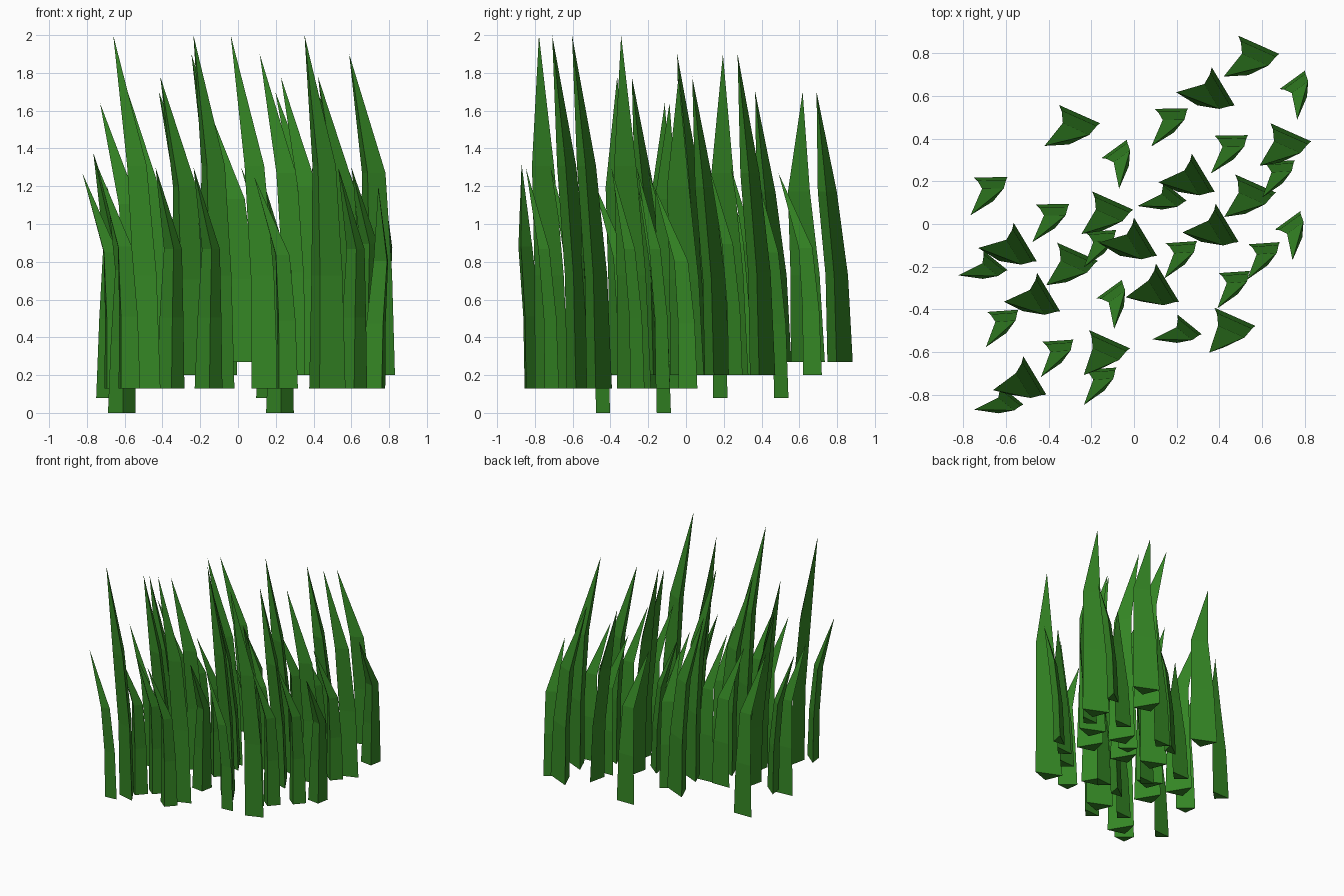
import bpy, bmesh, math
from mathutils import Vector

if "Cube" in bpy.data.objects:
    bpy.data.objects.remove(bpy.data.objects["Cube"])

green = bpy.data.materials.new("grass_green")
green.diffuse_color = (0.035, 0.24, 0.018, 1)
green.use_nodes = True
green.node_tree.nodes["Principled BSDF"].inputs["Base Color"].default_value = green.diffuse_color

# Blade sections: height fraction, forward lean, sideways shift, half width, ridge depth
RINGS = [(0.0, 0.0, 0.0, 0.105, 0.10), (0.32, 0.018, 0.006, 0.09, 0.09),
         (0.63, 0.07, 0.013, 0.068, 0.08)]


def blade(name, x, y, facing, scale, z0, z1):
    """Three-sided blade; x, y is the middle of its flat back at the base."""
    a = math.radians(facing)
    n = Vector((math.cos(a), math.sin(a), 0)) * scale
    u = Vector((-math.sin(a), math.cos(a), 0)) * scale
    h = z1 - z0
    # Taller blades end straighter, short ones sweep further
    if scale < 1:
        fwd, side = 0.235, -0.13
    else:
        fwd, side = 0.203, (-0.042 if h > 1.8 else -0.07 if h > 1.5 else -0.09)
    bm = bmesh.new()
    rings = []
    for f, lean, shift, w, d in RINGS:
        c = Vector((x, y, z0 + f * h)) + n * lean + u * shift
        rings.append([bm.verts.new(p) for p in (c - u * w, c + n * d, c + u * w)])
    tip = bm.verts.new(Vector((x, y, z1)) + n * fwd + u * side)
    bm.faces.new(rings[0])
    for i in range(3):
        j = (i + 1) % 3
        for lo, hi in zip(rings, rings[1:]):
            bm.faces.new((lo[i], lo[j], hi[j], hi[i]))
        bm.faces.new((rings[-1][i], rings[-1][j], tip))
    bmesh.ops.recalc_face_normals(bm, faces=bm.faces)
    me = bpy.data.meshes.new(name)
    bm.to_mesh(me)
    bm.free()
    me.materials.append(green)
    bpy.context.collection.objects.link(bpy.data.objects.new(name, me))


# Tall blades: x, y, base z, tip z
TALL_LEFT = [
    (.054, -.06, .27, 1.64), (.437, .005, .20, 1.78), (.157, -.275, .13, 2.0),
    (-.40, -.32, .20, 1.78), (-.51, -.085, .20, 1.64), (-.465, -.71, .13, 2.0),
    (.325, .24, .20, 1.90), (.418, .645, .27, 1.70)]
TALL_FRONT = [
    (-.255, .515, .27, 1.70), (-.10, .11, .20, 1.90), (-.265, -.13, .20, 1.78),
    (-.115, -.54, .13, 2.0), (.473, -.435, .13, 2.0), (.57, .19, .20, 1.78),
    (.735, .43, .20, 1.90), (.585, .84, .27, 1.70)]
# Short blades
SHORT_BACK = [
    (-.672, .219, .08, 1.38), (-.382, .093, .20, 1.3),
    (.175, .541, .08, 1.3), (.455, .415, .20, 1.3)]
SHORT_FRONT = [
    (.222, -.085, 0, 1.2), (.61, -.09, .13, 1.3),
    (.47, -.225, .13, 1.3), (-.615, -.407, 0, 1.2), (-.357, -.547, .13, 1.3),
    (-.156, -.678, .13, 1.3), (-.156, -.033, .13, 1.3), (.68, .294, .20, 1.3)]
SHORT_RIGHT = [
    (-.093, .352, .20, 1.3), (.742, .676, .20, 1.27),
    (.72, .017, .13, 1.2), (-.116, -.305, .13, 1.23)]
SHORT_LEFT = [
    (.26, -.47, .13, 1.25), (.19, .155, .20, 1.3),
    (-.65, -.17, .13, 1.27), (-.575, -.80, .13, 1.32)]

GROUPS = [("tall_left_blade", TALL_LEFT, 211, 1.0), ("tall_front_blade", TALL_FRONT, 246, 1.0),
          ("short_back_blade", SHORT_BACK, 271, 0.75), ("short_front_blade", SHORT_FRONT, 274, 0.7),
          ("short_right_blade", SHORT_RIGHT, 306, 0.7), ("short_left_blade", SHORT_LEFT, 231, 0.7)]
for label, items, facing, scale in GROUPS:
    for k, (x, y, z0, z1) in enumerate(items, 1):
        blade(f"{label}_{k}", x, y, facing, scale, z0, z1)
